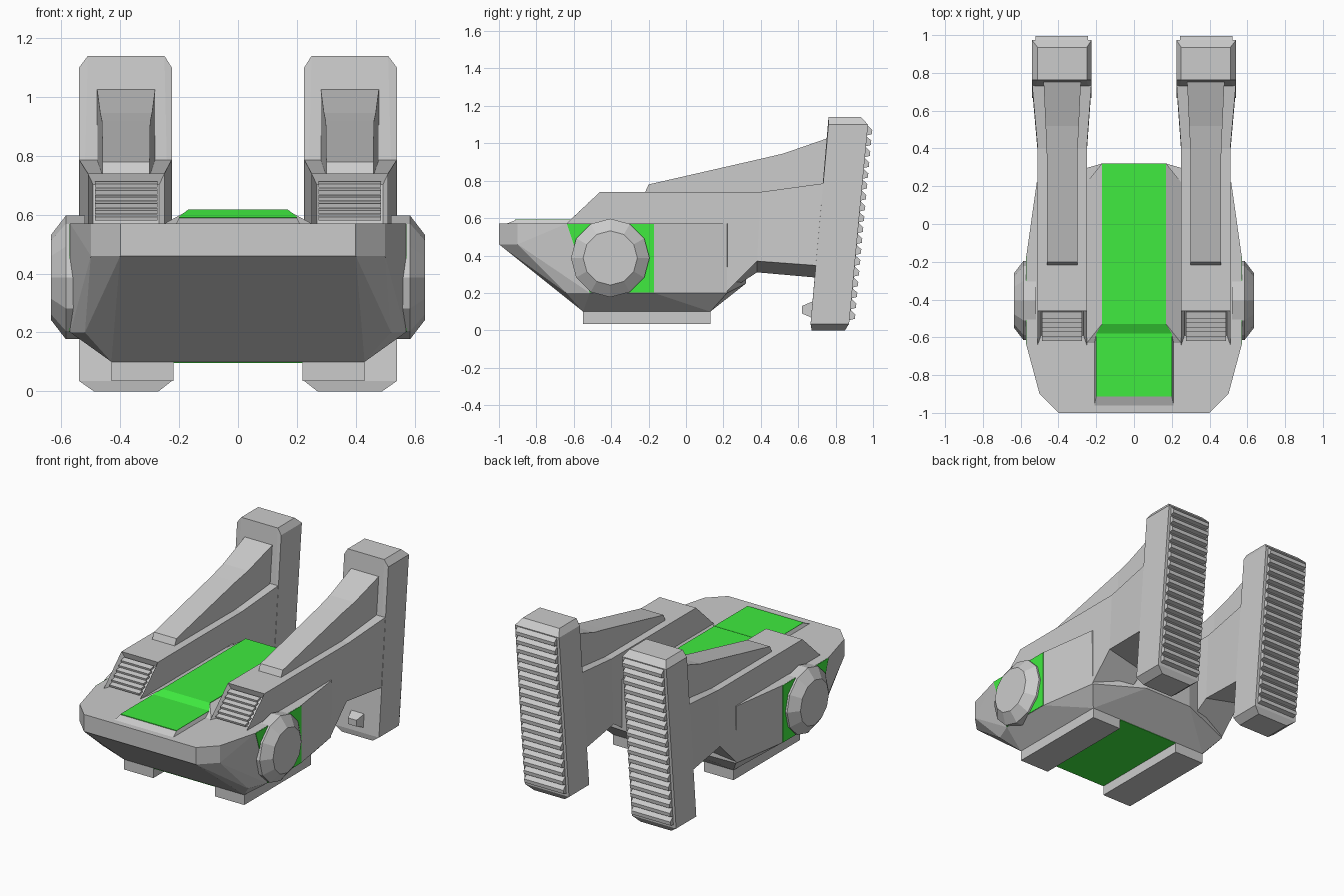
import bpy, bmesh, math
from mathutils import Matrix, Vector

if "Cube" in bpy.data.objects:
    bpy.data.objects.remove(bpy.data.objects["Cube"])

green = bpy.data.materials.new("green_panel")
green.diffuse_color = (0.05, 0.83, 0.05, 1)
green.use_nodes = True
green.node_tree.nodes["Principled BSDF"].inputs["Base Color"].default_value = green.diffuse_color


def finish(name, bm, mat=None):
    bmesh.ops.recalc_face_normals(bm, faces=bm.faces)
    me = bpy.data.meshes.new(name)
    bm.to_mesh(me)
    bm.free()
    ob = bpy.data.objects.new(name, me)
    bpy.context.collection.objects.link(ob)
    if mat:
        me.materials.append(mat)
    return ob


def hull(name, pts, mat=None):
    """Convex solid around the points, with flat areas merged."""
    bm = bmesh.new()
    for p in pts:
        bm.verts.new(p)
    r = bmesh.ops.convex_hull(bm, input=bm.verts)
    junk = {g for g in r["geom_interior"] + r["geom_unused"] if isinstance(g, bmesh.types.BMVert)}
    bmesh.ops.delete(bm, geom=list(junk), context='VERTS')
    bmesh.ops.dissolve_limit(bm, angle_limit=0.02, verts=bm.verts, edges=bm.edges)
    return finish(name, bm, mat)


def both(pts):
    return [(s * x, y, z) for s in (1, -1) for x, y, z in pts]


def prism(name, profile, x0, x1, mat=None):
    """Extrude a (y, z) profile from x0 to x1."""
    bm = bmesh.new()
    f = bm.faces.new([bm.verts.new((x0, y, z)) for y, z in profile])
    r = bmesh.ops.extrude_face_region(bm, geom=[f])
    bmesh.ops.translate(bm, vec=(x1 - x0, 0, 0),
                        verts=[v for v in r["geom"] if isinstance(v, bmesh.types.BMVert)])
    return finish(name, bm, mat)


def loft(sections, s):
    """Skin four-cornered sections: y, inner x, outer x, inner bottom, outer bottom, top."""
    bm = bmesh.new()
    rings = [[bm.verts.new(p) for p in ((s*xi, y, bi), (s*xo, y, bo), (s*xo, yt, t), (s*xi, yt, t))]
             for y, yt, xi, xo, bi, bo, t in sections]
    top = []
    for a, b in zip(rings, rings[1:]):
        for i in range(4):
            j = (i + 1) % 4
            f = bm.faces.new((a[i], a[j], b[j], b[i]))
            if i == 2:
                top.append(f)
    bm.faces.new(rings[0])
    bm.faces.new(rings[-1])
    bmesh.ops.recalc_face_normals(bm, faces=bm.faces)
    return bm, top


# Main hull
hull("main_hull", both([
    (.4, -1, .57), (.5, -.9, .57), (.57, -.64, .57), (.57, -.17, .57), (.515, .22, .57), (.17, .32, .57),
    (.4, -1, .46), (.5, -.9, .46),
    (.52, -.64, .2), (.57, -.515, .2), (.57, -.17, .2), (.51, .22, .2), (.17, .32, .25),
    (.43, -.55, .1), (.43, .13, .1)]))

# Raised centre deck and front plate
hull("centre_deck", both([
    (.17, -.53, .614), (.17, .32, .614), (.2, -.58, .59), (.25, -.63, .57),
    (.25, .22, .57), (.17, .32, .57), (.25, .22, .5), (.17, .32, .5)]))
hull("front_plate", both([(.21, -.96, .57), (.2, -.91, .59), (.2, -.57, .59), (.21, -.57, .57)]))

# Green stripe in three pieces, and green belly panel
hull("front_stripe", both([(.2, y, z) for y in (-.913, -.58) for z in (.585, .593)]), green)
hull("ramp_stripe", both([(.2, -.58, .585), (.2, -.58, .593), (.17, -.53, .61), (.17, -.53, .617)]), green)
hull("rear_stripe", both([(.17, y, z) for y in (-.53, .32) for z in (.61, .617)]), green)
hull("belly_panel", both([(.22, y, z) for y in (-.55, .13) for z in (.097, .11)]), green)

for s, side in ((1, "right"), (-1, "left")):
    # Skid
    prism("skid_" + side, [(-.55, .11), (-.55, .035), (.13, .035), (.13, .11)], s*.22, s*.43)

    # Green side panel behind the round pod
    prism("side_panel_" + side, [(-.637, .569), (-.17, .569), (-.17, .201), (-.515, .201)],
          s*.56, s*.573, green)

    # Round pod: twelve-sided drum with a tapered cap
    hull("round_pod_" + side, [
        (s*x, -.405 + r*math.cos(k*math.pi/6), .387 + r*math.sin(k*math.pi/6))
        for x, r in ((.52, .21), (.585, .21), (.635, .145)) for k in range(12)])

    # Boom with a recessed vent in its sloping nose
    bm, top = loft([(-.6, -.64, .25, .51, .5, .5, .57), (-.46, -.46, .25, .51, .4, .4, .74),
                    (.21, .21, .25, .51, .2, .2, .74), (.38, .4, .25, .51, .31, .37, .74),
                    (.72, .745, .225, .54, .28, .345, .787)], s)
    bmesh.ops.inset_region(bm, faces=[top[0]], thickness=.025)
    n = top[0].normal.copy()
    bmesh.ops.translate(bm, vec=-n * .035, verts=top[0].verts)
    finish("boom_" + side, bm)

    # Vent slats
    for k in range(6):
        t = .17 + .66 * k / 5
        c = Vector((s*.38, -.64 + .18*t, .57 + .17*t)) + Vector((0, .009, -.009))
        bm = bmesh.new()
        bmesh.ops.create_cube(bm, size=1, matrix=Matrix.Translation(c)
                              @ Matrix.Rotation(math.radians(12), 4, 'X')
                              @ Matrix.Diagonal((.212, .036, .013, 1)))
        finish(f"vent_slat_{side}_{k + 1}", bm)

    # Rising fin on top of the boom
    bm, _ = loft([(-.22, -.2, .3, .46, .735, .735, .78), (.4, .4, .298, .462, .735, .735, .917),
                  (.52, .52, .292, .468, .735, .735, .945), (.78, .78, .28, .48, .735, .735, 1.035)], s)
    finish("fin_" + side, bm)

    # Upright pylon with chamfered ends
    hull("pylon_" + side, [(s*x, y, z) for y, z, x0, x1 in (
        (.762, 1.14, .25, .51), (.935, 1.14, .25, .51), (.762, 1.1, .225, .54), (.973, 1.1, .225, .54),
        (.666, .035, .225, .54), (.872, .035, .225, .54), (.672, 0, .27, .49), (.85, 0, .27, .49))
        for x in (x0, x1)])

    # Ridged tread on the back of the pylon
    a, b = Vector((.968, 1.095)), Vector((.872, .05))
    d = (b - a).normalized()
    out = Vector((-d.y, d.x))
    count = 18
    pitch = (b - a).length / count
    profile = [a - out * .01]
    for k in range(count):
        for u, h in ((0, .004), (.35, .03), (.75, .03), (.9, .004)):
            profile.append(a + d * pitch * (k + u) + out * h)
    profile.append(b - out * .01)
    prism("tread_" + side, profile, s*.243, s*.522)

    # Small nub on the pylon's front foot
    hull("foot_nub_" + side, [(s*(.382 + q*w), y, z) for q in (-1, 1) for w, y, z in (
        (.05, .69, .06), (.05, .69, .16), (.03, .62, .09), (.03, .62, .13))])
